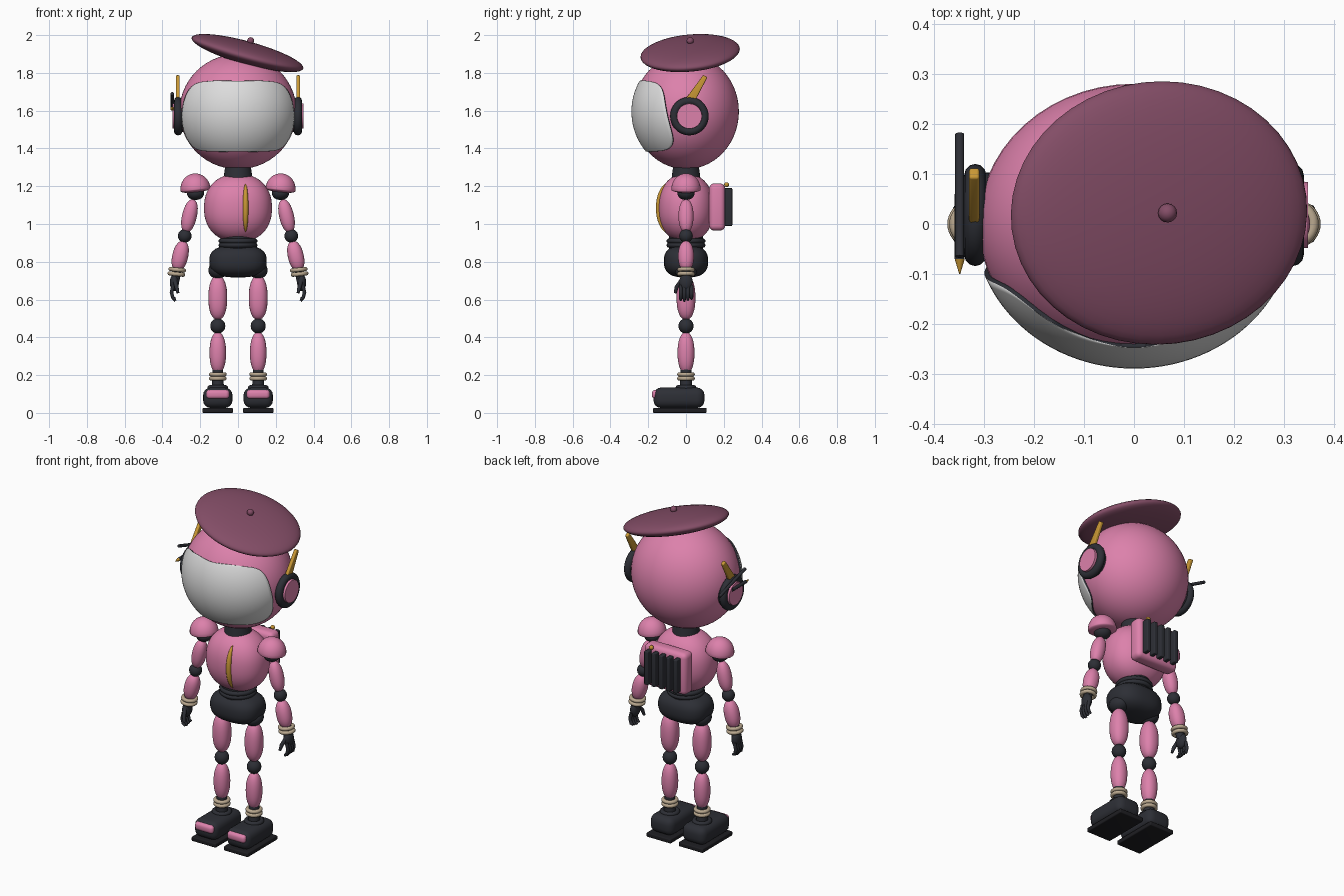
import bpy, bmesh, math
from mathutils import Vector, Matrix, Euler

if "Cube" in bpy.data.objects:
    bpy.data.objects.remove(bpy.data.objects["Cube"], do_unlink=True)


def material(name, r, g, b):
    m = bpy.data.materials.new(name)
    m.use_nodes = True
    m.diffuse_color = (r, g, b, 1)
    m.node_tree.nodes["Principled BSDF"].inputs["Base Color"].default_value = (r, g, b, 1)
    return m


PINK = material("pink shell", 0.72, 0.22, 0.41)
PLUM = material("plum felt", 0.23, 0.075, 0.135)
DARK = material("charcoal rubber", 0.026, 0.028, 0.036)
SOLE = material("black sole", 0.013, 0.013, 0.016)
GOLD = material("gold", 0.58, 0.31, 0.035)
TAN = material("tan band", 0.5, 0.4, 0.28)
WHITE = material("visor white", 0.72, 0.72, 0.72)


def add(name, bm, mat, loc=(0, 0, 0), rot=(0, 0, 0)):
    """Turn a bmesh into a smooth-shaded object with sharp edges kept."""
    bmesh.ops.recalc_face_normals(bm, faces=bm.faces)
    me = bpy.data.meshes.new(name)
    bm.to_mesh(me)
    bm.free()
    me.materials.append(mat)
    ob = bpy.data.objects.new(name, me)
    bpy.context.collection.objects.link(ob)
    ob.location = loc
    ob.rotation_euler = [math.radians(a) for a in rot]
    bpy.ops.object.select_all(action='DESELECT')
    ob.select_set(True)
    bpy.context.view_layer.objects.active = ob
    bpy.ops.object.shade_smooth_by_angle(angle=math.radians(40))
    return ob


def ball(name, mat, loc, radii, power=2, under=1, rot=(0, 0, 0), seg=32):
    """Ellipsoid; higher power squares it off, under flattens its lower half."""
    bm = bmesh.new()
    bmesh.ops.create_uvsphere(bm, u_segments=seg, v_segments=seg // 2, radius=1)
    for v in bm.verts:
        v.co /= sum(abs(c) ** power for c in v.co) ** (1 / power)
        if v.co.z < 0:
            v.co.z *= under
        v.co = Vector(c * r for c, r in zip(v.co, radii))
    return add(name, bm, mat, loc, rot)


def box(name, mat, loc, size, bevel, rot=(0, 0, 0), taper=1):
    bm = bmesh.new()
    bmesh.ops.create_cube(bm, size=1)
    for v in bm.verts:
        if v.co.z > 0:
            v.co.y *= taper
        v.co = Vector(c * s for c, s in zip(v.co, size))
    bmesh.ops.bevel(bm, geom=bm.edges[:], offset=bevel, segments=4, profile=0.5, affect='EDGES')
    return add(name, bm, mat, loc, rot)


def rod(name, mat, a, b, ra, rb, seg=24):
    """Cylinder or cone between two points."""
    a, b = Vector(a), Vector(b)
    bm = bmesh.new()
    turn = (b - a).to_track_quat('Z', 'Y').to_matrix().to_4x4()
    bmesh.ops.create_cone(bm, cap_ends=True, segments=seg, radius1=ra, radius2=rb,
                          depth=(b - a).length, matrix=Matrix.Translation((a + b) / 2) @ turn)
    return add(name, bm, mat)


def ring(name, mat, loc, major, minor, rot=(0, 0, 0)):
    bpy.ops.mesh.primitive_torus_add(major_segments=36, minor_segments=12, major_radius=major,
                                     minor_radius=minor, location=loc,
                                     rotation=[math.radians(a) for a in rot])
    ob = bpy.context.object
    ob.name = name
    ob.data.materials.append(mat)
    bpy.ops.object.shade_smooth()
    return ob


def tube(name, mat, points, radius, taper=None):
    cu = bpy.data.curves.new(name, 'CURVE')
    cu.dimensions = '3D'
    cu.bevel_depth = radius
    cu.bevel_resolution = 3
    cu.use_fill_caps = True
    sp = cu.splines.new('POLY')
    sp.points.add(len(points) - 1)
    for i, p in enumerate(points):
        sp.points[i].co = (*p, 1)
        sp.points[i].radius = taper[i] if taper else 1
    cu.materials.append(mat)
    ob = bpy.data.objects.new(name, cu)
    bpy.context.collection.objects.link(ob)
    return ob


# Head
HEAD, HZ = (0.31, 0.28, 0.305), 1.595
ball("head", PINK, (0, 0, HZ), HEAD, seg=56)

# Visor: rounded patch wrapped on the head, wider towards its lower edge
bm = bmesh.new()
rows = []
for i in range(33):
    t = 0.9999 * math.sin(math.pi * (i / 32 - 0.5))
    z = 1.571 + 0.183 * t
    k = math.sqrt(1 - ((z - HZ) / HEAD[2]) ** 2)
    half = math.radians(70 - 8 * t) * (1 - abs(t) ** 6) ** (1 / 6)
    rows.append([bm.verts.new((1.01 * HEAD[0] * k * math.sin(half * j / 20),
                               -1.01 * HEAD[1] * k * math.cos(half * j / 20), z))
                 for j in range(-20, 21)])
for lo, hi in zip(rows, rows[1:]):
    for j in range(40):
        bm.faces.new((lo[j], lo[j + 1], hi[j + 1], hi[j]))
visor = add("visor", bm, WHITE)
visor.data.materials.append(DARK)
shell = visor.modifiers.new("thickness", 'SOLIDIFY')
shell.thickness, shell.offset, shell.material_offset_rim = 0.012, 0, 1

# Beret
ball("beret", PLUM, (0.05, 0.022, 1.905), (0.307, 0.264, 0.057), rot=(5, 15.5, 0), seg=48)
ball("beret_stem", PLUM, (0.067, 0.022, 1.97), (0.019, 0.019, 0.019), seg=16)

# Neck, torso and hips
rod("neck", DARK, (0, 0, 1.23), (0, 0, 1.32), 0.078, 0.066, 32)
TORSO, TZ, TP = (0.18, 0.147, 0.18), 1.085, 2.25
ball("torso", PINK, (0, 0, TZ), TORSO, TP, seg=48)
stripe = []
for i in range(17):
    z = 0.127 * (i / 8 - 1)
    y = TORSO[1] * (1 - (0.04 / TORSO[0]) ** TP - abs(z / TORSO[2]) ** TP) ** (1 / TP)
    stripe.append((0.04, -y, TZ + z))
tube("chest_stripe", GOLD, stripe, 0.015,
     [max(0.15, math.sqrt(1 - (i / 8 - 1) ** 2)) for i in range(17)])
rod("waist", DARK, (0, 0, 0.85), (0, 0, 0.94), 0.09, 0.09, 32)
for z in (0.888, 0.91):
    ring("waist_ring", DARK, (0, 0, z), 0.09, 0.013)
ball("pelvis", DARK, (0, 0, 0.803), (0.152, 0.117, 0.086), 2.7)

# Backpack with cooling fins
box("backpack", PINK, (0, 0.165, 1.09), (0.28, 0.085, 0.25), 0.028)
for i in range(-2, 3):
    box("backpack_fin", DARK, (i * 0.048, 0.222, 1.09), (0.026, 0.046, 0.2), 0.005)
ball("backpack_knob", GOLD, (0.08, 0.215, 1.208), (0.013, 0.013, 0.013), seg=16)

for s, side in ((1, "left"), (-1, "right")):
    # Earphones and antennas
    rod(side + "_ear_base", DARK, (s * 0.25, 0.018, 1.571), (s * 0.325, 0.018, 1.571), 0.085, 0.085, 36)
    ring(side + "_ear_pad", DARK, (s * 0.317, 0.018, 1.571), 0.08, 0.022, (0, 90, 0))
    rod(side + "_ear_disc", PINK, (s * 0.31, 0.018, 1.571), (s * 0.347, 0.018, 1.571), 0.068, 0.066, 36)
    box(side + "_antenna", GOLD, (s * 0.319, 0.06, 1.715), (0.02, 0.05, 0.16), 0.005, (-32, 0, 0), 0.5)

    # Arm
    ball(side + "_shoulder_cap", PINK, (s * 0.225, 0, 1.183), (0.08, 0.078, 0.085), under=0.2, rot=(0, s * 6, 0))
    ball(side + "_shoulder_joint", DARK, (s * 0.225, 0, 1.163), (0.046, 0.046, 0.036))
    ball(side + "_upper_arm", PINK, (s * 0.257, 0, 1.042), (0.039, 0.04, 0.09), 2.2, rot=(0, -s * 13, 0))
    ball(side + "_elbow", DARK, (s * 0.282, 0, 0.937), (0.036, 0.036, 0.036), seg=24)
    ball(side + "_forearm", PINK, (s * 0.306, 0, 0.83), (0.042, 0.042, 0.082), 2.2, rot=(0, -s * 13, 0))
    rod(side + "_wrist", DARK, (s * 0.32, 0, 0.78), (s * 0.332, 0, 0.7), 0.026, 0.022)
    for x, z in ((0.322, 0.758), (0.326, 0.735)):
        ring(side + "_wrist_band", TAN, (s * x, 0, z), 0.036, 0.011, (0, -s * 6, 0))

    # Hand
    ball(side + "_palm", DARK, (s * 0.337, 0, 0.69), (0.024, 0.036, 0.045))
    for i in range(4):
        y = -0.028 + 0.019 * i
        low = 0.592 + 0.006 * abs(i - 1)
        tube(side + "_finger", DARK, [(s * 0.343, y, 0.675), (s * 0.352, y, 0.638),
                                      (s * 0.345, y, 0.61), (s * 0.332, y, low)],
             0.01, [1, 1, 0.95, 0.7])
    tube(side + "_thumb", DARK, [(s * 0.335, -0.025, 0.7), (s * 0.325, -0.05, 0.665),
                                 (s * 0.318, -0.057, 0.635)], 0.011, [1, 1, 0.7])

    # Leg
    x = s * 0.107
    ball(side + "_hip_joint", DARK, (x, 0, 0.755), (0.05, 0.06, 0.045))
    ball(side + "_thigh", PINK, (x, 0, 0.61), (0.05, 0.05, 0.117), 2.3)
    ball(side + "_knee", DARK, (x, 0, 0.46), (0.04, 0.04, 0.04), seg=24)
    ball(side + "_shin", PINK, (x, 0, 0.318), (0.044, 0.045, 0.11), 2.2)
    rod(side + "_ankle", DARK, (x, 0, 0.12), (x, 0, 0.23), 0.033, 0.028)
    for z in (0.182, 0.204):
        ring(side + "_ankle_band", TAN, (x, 0, z), 0.036, 0.011)

    # Shoe
    ring(side + "_shoe_collar", DARK, (x, 0, 0.134), 0.042, 0.013)
    box(side + "_shoe", DARK, (x, -0.037, 0.08), (0.155, 0.27, 0.108), 0.04)
    box(side + "_toe_cap", PINK, (x, -0.138, 0.098), (0.122, 0.084, 0.048), 0.018)
    box(side + "_sole", SOLE, (x, -0.033, 0.013), (0.162, 0.285, 0.026), 0.006)

# Pens tucked by the right ear
rod("dark_pen", DARK, (-0.348, 0.18, 1.615), (-0.348, -0.065, 1.69), 0.009, 0.009, 16)
rod("gold_pen_body", DARK, (-0.348, 0.06, 1.61), (-0.348, -0.07, 1.61), 0.01, 0.01, 16)
rod("gold_pen_tip", GOLD, (-0.348, -0.07, 1.61), (-0.348, -0.1, 1.61), 0.01, 0.001, 16)
